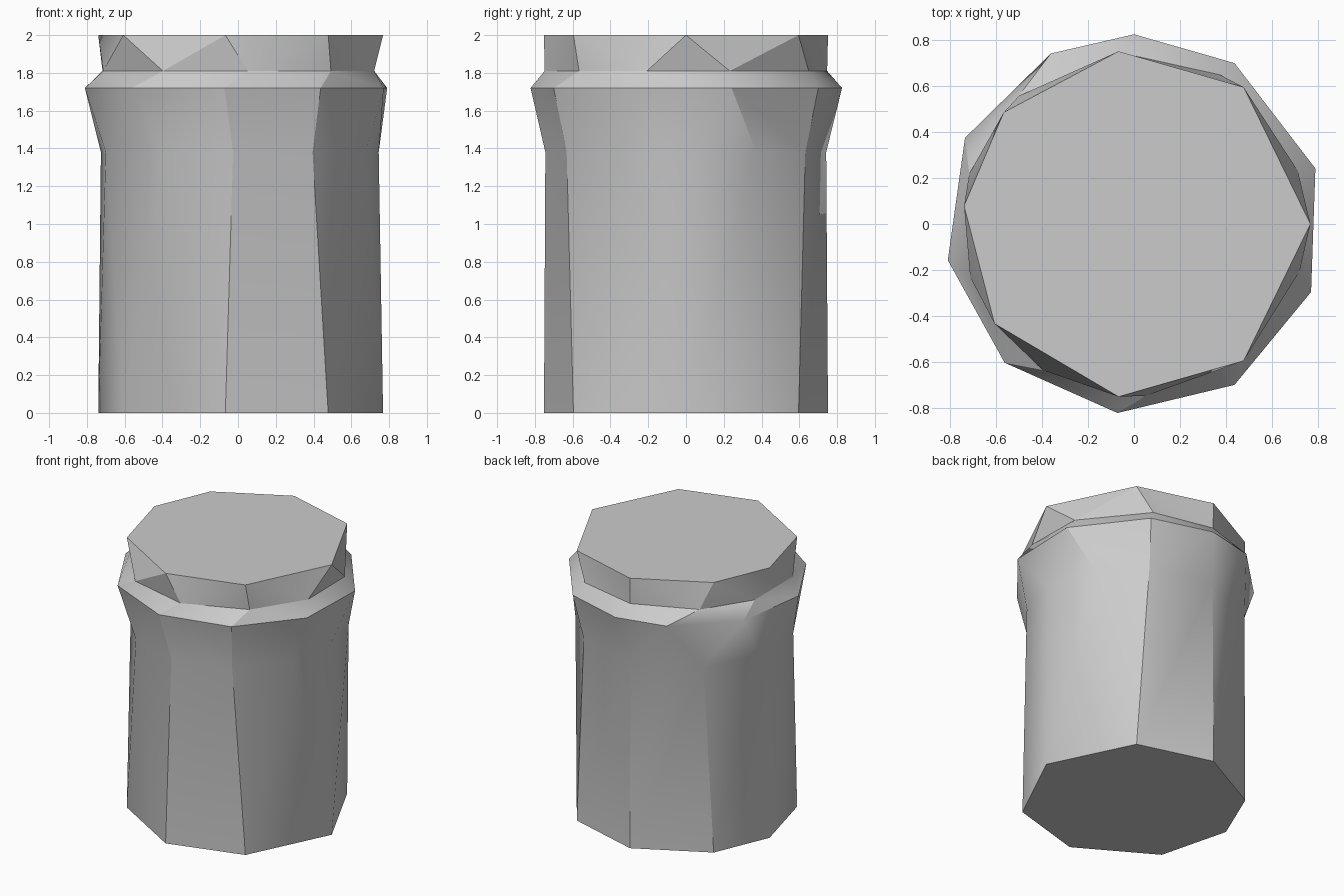
import bpy
import bmesh
from math import cos, sin, radians

default_cube = bpy.data.objects.get("Cube")
if default_cube:
    bpy.data.objects.remove(default_cube, do_unlink=True)

# Single stone grey for the whole post
grey = bpy.data.materials.new("stone grey")
grey.use_nodes = True
colour = (0.6, 0.6, 0.6, 1)
grey.diffuse_color = colour
grey.node_tree.nodes["Principled BSDF"].inputs["Base Color"].default_value = colour

# Corner directions (degrees) of each uneven ring
foot_corners = [0, 52, 96, 140, 174, 215, 264, 308]
neck_corners = [0, 30, 58, 95, 134, 167, 200, 238, 268, 302, 335]
rim_corners = [17, 58, 90, 116, 153, 191, 227, 265, 302, 339]
collar_corners = [18, 60, 95, 132, 163, 198, 238, 274, 311, 344]


def add_ring(bm, height, radius, corners, shift=0):
    """Return (angle, vertex) pairs of one horizontal ring."""
    return [(a, bm.verts.new((shift + radius * cos(radians(a)),
                              radius * sin(radians(a)), height)))
            for a in corners]


def zip_rings(bm, lower, upper):
    """Join two rings with triangles, always stepping to the nearer corner."""
    i = j = 0

    def corner(ring, k):
        angle, vert = ring[k % len(ring)]
        return angle + 360 * (k // len(ring)), vert

    while i < len(lower) or j < len(upper):
        low, high = corner(lower, i)[1], corner(upper, j)[1]
        next_low, next_high = corner(lower, i + 1), corner(upper, j + 1)
        step_low = j == len(upper) or (i < len(lower) and next_low[0] <= next_high[0])
        if step_low:
            bm.faces.new((low, next_low[1], high))
            i += 1
        else:
            bm.faces.new((low, next_high[1], high))
            j += 1


# Rings from the foot up to the flat top
bm = bmesh.new()
rings = [
    add_ring(bm, 0, 0.756, foot_corners, 0.012),
    add_ring(bm, 1.38, 0.745, neck_corners),
    add_ring(bm, 1.72, 0.826, rim_corners),
    add_ring(bm, 1.81, 0.75, collar_corners),
    add_ring(bm, 2, 0.756, foot_corners, 0.012),
]
for lower, upper in zip(rings, rings[1:]):
    zip_rings(bm, lower, upper)

# Flat foot and flat top
bm.faces.new([v for _, v in reversed(rings[0])])
bm.faces.new([v for _, v in rings[-1]])
bmesh.ops.recalc_face_normals(bm, faces=bm.faces)

mesh = bpy.data.meshes.new("stone_post")
bm.to_mesh(mesh)
bm.free()
mesh.materials.append(grey)
post = bpy.data.objects.new("stone_post", mesh)
bpy.context.collection.objects.link(post)

# Soft shading across shallow facets, crisp on strong edges
bpy.context.view_layer.objects.active = post
post.select_set(True)
bpy.ops.object.shade_smooth_by_angle(angle=radians(30))
